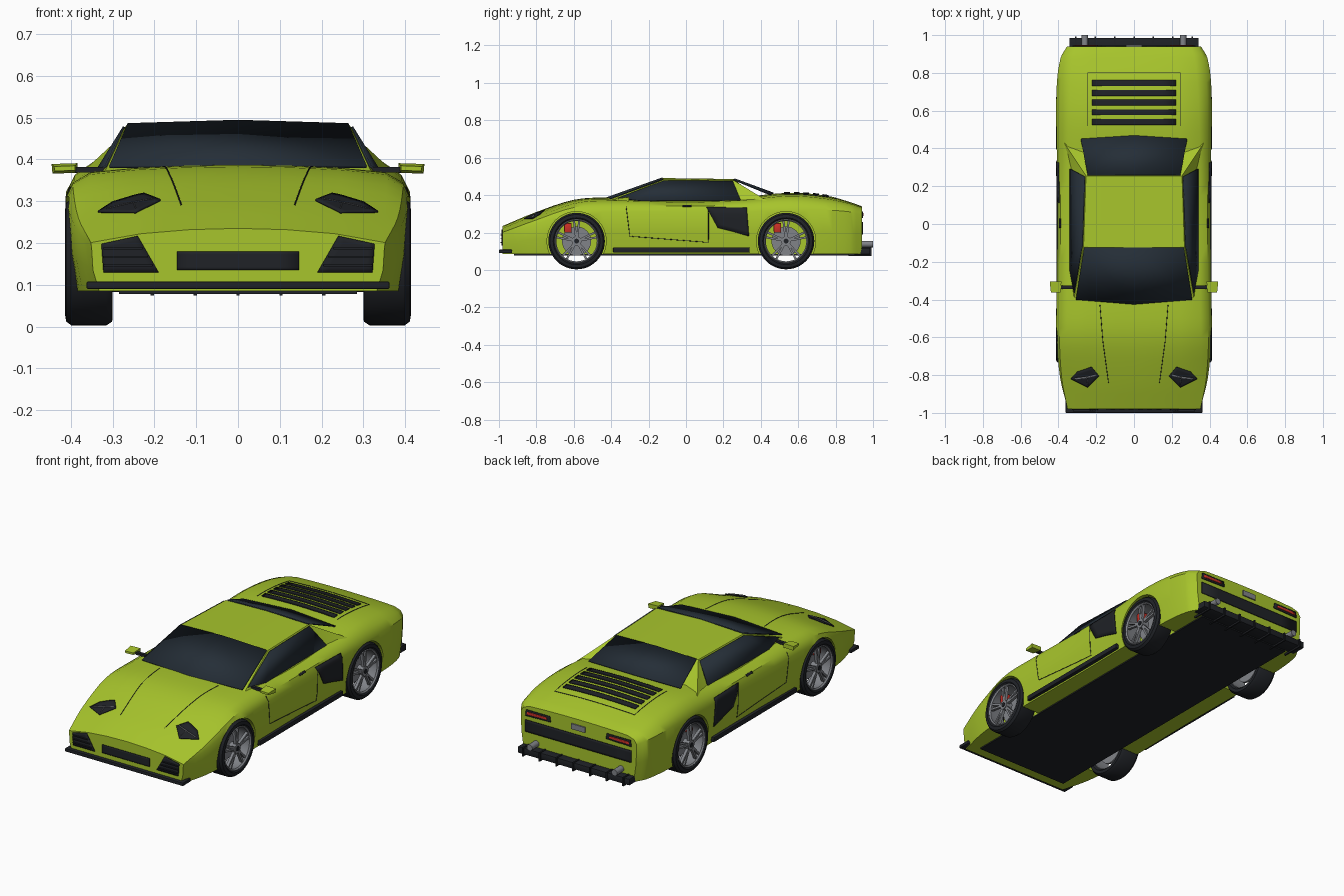
import bpy, bmesh, math
from mathutils import Vector, Matrix
from mathutils.bvhtree import BVHTree

if "Cube" in bpy.data.objects:
    bpy.data.objects.remove(bpy.data.objects["Cube"])


def material(name, rgb):
    m = bpy.data.materials.new(name)
    m.diffuse_color = (*rgb, 1)
    m.use_nodes = True
    m.node_tree.nodes["Principled BSDF"].inputs["Base Color"].default_value = m.diffuse_color
    return m


LIME = material("lime_paint", (0.39, 0.56, 0.025))
DARK = material("dark_trim", (0.014, 0.016, 0.02))
GLASS = material("tinted_glass", (0.018, 0.027, 0.038))
STEEL = material("steel", (0.22, 0.23, 0.25))
RED = material("red", (0.6, 0.03, 0.02))


def finish(name, bm, mat, angle=35, thick=0):
    bmesh.ops.recalc_face_normals(bm, faces=bm.faces)
    me = bpy.data.meshes.new(name)
    for f in bm.faces:
        f.smooth = angle > 0
    bm.to_mesh(me)
    bm.free()
    me.set_sharp_from_angle(angle=math.radians(angle))
    me.materials.append(mat)
    ob = bpy.data.objects.new(name, me)
    bpy.context.collection.objects.link(ob)
    if thick:
        s = ob.modifiers.new("thickness", 'SOLIDIFY')
        s.thickness, s.offset = thick, 0
    return ob


def mesh(name, verts, faces, mat, **kw):
    bm = bmesh.new()
    vs = [bm.verts.new(v) for v in verts]
    for f in faces:
        bm.faces.new([vs[i] for i in f])
    return finish(name, bm, mat, **kw)


def box(name, lo, hi, mat, bevel=0.0):
    bm = bmesh.new()
    lo, hi = Vector(lo), Vector(hi)
    bmesh.ops.create_cube(bm, size=1, matrix=Matrix.Translation((lo + hi) / 2) @ Matrix.Diagonal((*(hi - lo), 1)))
    if bevel:
        bmesh.ops.bevel(bm, geom=bm.edges[:], offset=bevel, segments=2, affect='EDGES', profile=0.5)
    return finish(name, bm, mat)


def cylinder(name, center, r, depth, axis, mat, seg=32):
    bm = bmesh.new()
    rot = Matrix.Rotation(math.pi / 2, 4, 'Y' if axis == 'X' else 'X')
    bmesh.ops.create_cone(bm, cap_ends=True, segments=seg, radius1=r, radius2=r, depth=depth,
                          matrix=Matrix.Translation(center) @ rot)
    return finish(name, bm, mat)


def lathe(name, profile, center, side, mat, seg=48):
    # closed (offset, radius) profile revolved about the axle
    verts, faces, n = [], [], len(profile)
    for i in range(seg):
        a = 2 * math.pi * i / seg
        verts += [Vector(center) + Vector((side * o, r * math.cos(a), r * math.sin(a))) for o, r in profile]
    for i in range(seg):
        for j in range(n):
            a, b, k = i * n, (i + 1) % seg * n, (j + 1) % n
            faces.append((a + j, a + k, b + k, b + j))
    return mesh(name, verts, faces, mat)


# Body: y, shoulder half width, shoulder z, widest half width, widest z, centre z
ST = [(-.98, .33, .205, .35, .185, .235), (-.82, .35, .268, .39, .24, .302),
      (-.6, .355, .355, .411, .30, .375), (-.4, .35, .37, .41, .31, .387),
      (0, .35, .362, .405, .31, .38), (.3, .35, .372, .407, .31, .39),
      (.55, .345, .395, .412, .32, .412), (.75, .335, .38, .408, .32, .397),
      (.88, .32, .353, .388, .31, .362), (.94, .30, .333, .355, .295, .34)]


def slope(i, k):
    a, b = ST[max(i - 1, 0)], ST[min(i + 1, len(ST) - 1)]
    return (b[k] - a[k]) / (b[0] - a[0])


rings = []
for i in range(len(ST) - 1):
    p, q = ST[i], ST[i + 1]
    h = q[0] - p[0]
    for step in range(5 if i == len(ST) - 2 else 4):
        t = step / 4
        v = [p[k] * (1 + 2 * t) * (1 - t) ** 2 + q[k] * t * t * (3 - 2 * t)
             + h * (slope(i, k) * t * (1 - t) ** 2 - slope(i + 1, k) * t * t * (1 - t)) for k in range(1, 6)]
        rings.append((p[0] + h * t, *v))
verts, faces = [], []
for y, ws, zs, w, zb, zt in rings:
    d = zt - zs
    half = [(0, zt), (.35 * ws, zt - .1 * d), (.7 * ws, zt - .42 * d), (ws, zs),
            ((ws + w) / 2 + .012, (zs + zb) / 2 + .006), (w, zb), (w - .003, (zb + .085) / 2), (w - .018, .085)]
    verts += [(x, y, z) for x, z in half] + [(-x, y, z) for x, z in half[:0:-1]]
N = 15
for i in range(len(rings) - 1):
    for j in range(N):
        k = (j + 1) % N
        faces.append((i * N + j, i * N + k, i * N + N + k, i * N + N + j))
last = (len(rings) - 1) * N
faces += [tuple(range(N)), tuple(range(last, last + N))]
body = mesh("body_shell", verts, faces, LIME)
bm = bmesh.new()
bm.from_mesh(body.data)
bmesh.ops.triangulate(bm, faces=bm.faces)
TREE = BVHTree.FromBMesh(bm)
bm.free()

# Wheel arches cut into the body
WZ = .154
AXLES = (-.585, .535)
cutters = []
for y in AXLES:
    for s in (1, -1):
        c = cylinder("arch_cutter", (s * .4, y, WZ), .158, .23, 'X', LIME, 48)
        c.hide_render = True
        m = body.modifiers.new("arch", 'BOOLEAN')
        m.object, m.operation, m.solver = c, 'DIFFERENCE', 'EXACT'
        cutters.append(c)
dg = bpy.context.evaluated_depsgraph_get()
cut = bpy.data.meshes.new_from_object(body.evaluated_get(dg))
body.modifiers.clear()
body.data = cut
cut.set_sharp_from_angle(angle=math.radians(35))
for c in cutters:
    bpy.data.objects.remove(c)

VIEW = {'right': (1, 0, 0), 'left': (-1, 0, 0), 'front': (0, -1, 0), 'back': (0, 1, 0), 'top': (0, 0, 1)}


def on_body(p, view, off):
    # drop a 2D point onto the body from the given side
    n = Vector(VIEW[view])
    a, b = p
    flat = Vector((0, a, b) if n.x else (a, 0, b) if n.y else (a, b, 0))
    hit = TREE.ray_cast(flat + n * 3, -n)[0] or TREE.find_nearest(flat + n)[0]
    return hit + n * off


def patch(name, pts, view, mat, off=.003):
    bm = bmesh.new()
    bm.faces.new([bm.verts.new((a, b, 0)) for a, b in pts])
    bmesh.ops.triangulate(bm, faces=bm.faces)
    bmesh.ops.subdivide_edges(bm, edges=bm.edges[:], cuts=5, use_grid_fill=True)
    for v in bm.verts:
        v.co = on_body(v.co[:2], view, off)
    return finish(name, bm, mat, thick=.005)


def seam(name, pts, view):
    cu = bpy.data.curves.new(name, 'CURVE')
    cu.dimensions, cu.bevel_depth, cu.bevel_resolution = '3D', .0018, 1
    path = [Vector(a).lerp(Vector(b), i / 10) for a, b in zip(pts, pts[1:]) for i in range(11)]
    sp = cu.splines.new('POLY')
    sp.points.add(len(path) - 1)
    for q, p in zip(sp.points, path):
        q.co = (*on_body(p, view, 0), 1)
    cu.materials.append(DARK)
    bpy.context.collection.objects.link(bpy.data.objects.new(name, cu))


# Cabin shell and windows
half = [(0, -.43, .375), (.32, -.405, .368), (.267, -.12, .482), (0, -.125, .491), (.254, .255, .479),
        (0, .255, .486), (.27, .39, .38), (0, .39, .38), (.348, .30, .352), (.348, -.25, .352), (.37, .43, .372)]
F = [(0, 1, 2, 3), (3, 2, 4, 5), (5, 4, 6, 7), (1, 9, 2), (9, 8, 4, 2), (8, 10, 4), (4, 10, 6)]
bm = bmesh.new()
for s in (1, -1):
    vs = [bm.verts.new((s * x, y, z)) for x, y, z in half]
    for f in F:
        bm.faces.new([vs[i] for i in f])
bmesh.ops.remove_doubles(bm, verts=bm.verts, dist=1e-4)
finish("cabin", bm, LIME, angle=20)


def window(name, low, high):
    rows = [(s * p[0], p[1], p[2]) for p in (low, high) for s in (1, -1)]
    cl, ch = [(0, p[1] + p[3], p[2] + p[4]) for p in (low, high)]
    mesh(name, [rows[0], cl, rows[1], rows[2], ch, rows[3]], [(0, 1, 4, 3), (1, 2, 5, 4)], GLASS, thick=.006)


window("windscreen", (.308, -.400, .382, -.025, .003), (.264, -.125, .484, 0, .008))
window("rear_window", (.282, .45, .402, .018, .008), (.245, .258, .481, 0, .006))
for s, side in ((1, 'right'), (-1, 'left')):
    glass = [(.316, -.365, .384), (.340, -.24, .369), (.338, .292, .372), (.260, .25, .474), (.273, -.115, .477)]
    mesh("side_window_" + side, [(s * x, y, z) for x, y, z in glass], [(0, 1, 4), (1, 2, 3, 4)], GLASS, thick=.006)

    # Side intake, skirt, door seam and handle
    patch("side_intake_" + side, [(.11, .335), (.325, .333), (.337, .18), (.25, .205), (.17, .225)], side, DARK)
    patch("door_handle_" + side, [(-.02, .337), (.03, .337), (.03, .345), (-.02, .345)], side, DARK)
    seam("door_seam_" + side, [(-.32, .34), (-.30, .18), (.12, .147), (.12, .33)], side)
    x = sorted((s * .37, s * .409))
    box("side_skirt_" + side, (x[0], -.39, .093), (x[1], .34, .12), DARK, .004)

    # Mirror
    x = sorted((s * .32, s * .39))
    box("mirror_arm_" + side, (x[0], -.343, .369), (x[1], -.325, .382), DARK)
    head = [(s * x, y, z) for y, g in ((-.362, .006), (-.305, 0))
            for x, z in ((.384 + g, .368 + g), (.444 - g, .366 + g), (.446 - g, .389 - g), (.384 + g, .391 - g))]
    mesh("mirror_" + side, head, [(0, 1, 2, 3), (4, 5, 6, 7), (0, 1, 5, 4), (1, 2, 6, 5), (2, 3, 7, 6), (3, 0, 4, 7)], LIME)

    # Headlight, front corner intake and bonnet seam
    lamp = [(.185, -.805), (.245, -.865), (.335, -.82), (.30, -.782), (.225, -.757)]
    patch("headlight_" + side, [(s * a, b) for a, b in lamp], 'top', DARK, .004)
    for i, e in enumerate(((.20, -.80), (.315, -.82), (.245, -.85))):
        a, b = [on_body((s * p[0], p[1]), 'top', .008) for p in ((.25, -.812), e)]
        w = Vector((0, .004, 0))
        mesh(f"lamp_strip_{side}_{i}", [a - w, b - w, b + w, a + w], [(0, 1, 2, 3)], STEEL, thick=.002)
    patch("corner_intake_" + side, [(s * a, b) for a, b in ((.19, .13), (.322, .13), (.327, .198), (.24, .217))], 'front', DARK)
    for i in range(3):
        x = sorted((s * (.205 + .012 * i), s * .322))
        box(f"intake_slat_{side}_{i}", (x[0], -.992, .144 + .02 * i), (x[1], -.98, .149 + .02 * i), DARK)
    seam("bonnet_seam_" + side, [(s * .18, -.43), (s * .165, -.62), (s * .135, -.84)], 'top')
    seam("engine_seam_" + side, [(s * .245, .52), (s * .245, .80), (0, .80)], 'top')

    # Tail lamp and exhaust
    patch("tail_housing_" + side, [(s * .17, .282), (s * .325, .278), (s * .32, .312), (s * .175, .312)], 'back', DARK)
    patch("tail_lamp_" + side, [(s * .19, .291), (s * .315, .288), (s * .31, .303), (s * .195, .303)], 'back', RED, .006)
    cylinder("exhaust_" + side, (s * .26, .965, .138), .017, .07, 'Y', STEEL, 24)

    # Wheels
    for y, end in zip(AXLES, ('front', 'rear')):
        c, tag = (s * .357, y, WZ), f"_{end}_{side}"
        lathe("tyre" + tag, [(-.045, .115), (-.057, .125), (-.056, .142), (-.042, .151), (.042, .151),
                             (.054, .142), (.057, .125), (.048, .115)], c, s, DARK)
        lathe("rim" + tag, [(-.045, .112), (-.045, .118), (.05, .118), (.053, .114), (.047, .108), (.02, .111)], c, s, STEEL)
        cylinder("brake_disc" + tag, (s * .335, y, WZ), .078, .012, 'X', STEEL)
        cylinder("hub" + tag, (s * .388, y, WZ), .026, .04, 'X', STEEL, 24)
        cylinder("hub_cap" + tag, (s * .4085, y, WZ), .013, .006, 'X', DARK, 16)
        bm = bmesh.new()
        for i in range(5):
            for d in (-1, 1):
                M = (Matrix.Translation((s * .396, y, WZ)) @ Matrix.Rotation(2 * math.pi * i / 5 + d * .13, 4, 'X')
                     @ Matrix.Translation((0, 0, .066)) @ Matrix.Diagonal((.016, .011, .096, 1)))
                bmesh.ops.create_cube(bm, size=1, matrix=M)
        finish("spokes" + tag, bm, STEEL)
        x = sorted((s * .33, s * .375))
        box("caliper" + tag, (x[0], y - .066, WZ + .045), (x[1], y - .026, WZ + .097), RED, .006)

# Nose grille and splitter
patch("nose_grille", [(-.146, .135), (.146, .135), (.146, .18), (-.146, .18)], 'front', DARK)
box("front_splitter", (-.362, -1, .09), (.362, -.93, .108), DARK, .003)

# Engine cover louvres
for i in range(5):
    y = .525 + .0512 * i
    patch(f"engine_louvre_{i}", [(-.222, y), (.222, y), (.222, y + .031), (-.222, y + .031)], 'top', DARK)

# Tail panel, plate and diffuser
patch("tail_grille", [(-.325, .19), (.325, .19), (.325, .255), (-.325, .255)], 'back', DARK)
box("number_plate", (-.042, .935, .28), (.042, .947, .31), STEEL)
box("diffuser", (-.342, .90, .083), (.342, .985, .118), DARK, .003)
for i in range(7):
    x = -.308 + .1027 * i
    box(f"diffuser_fin_{i}", (x - .004, .87, .074), (x + .004, .993, .122), DARK)

# Underbody
box("floor_panel", (-.285, -.92, .078), (.285, .90, .088), DARK)
